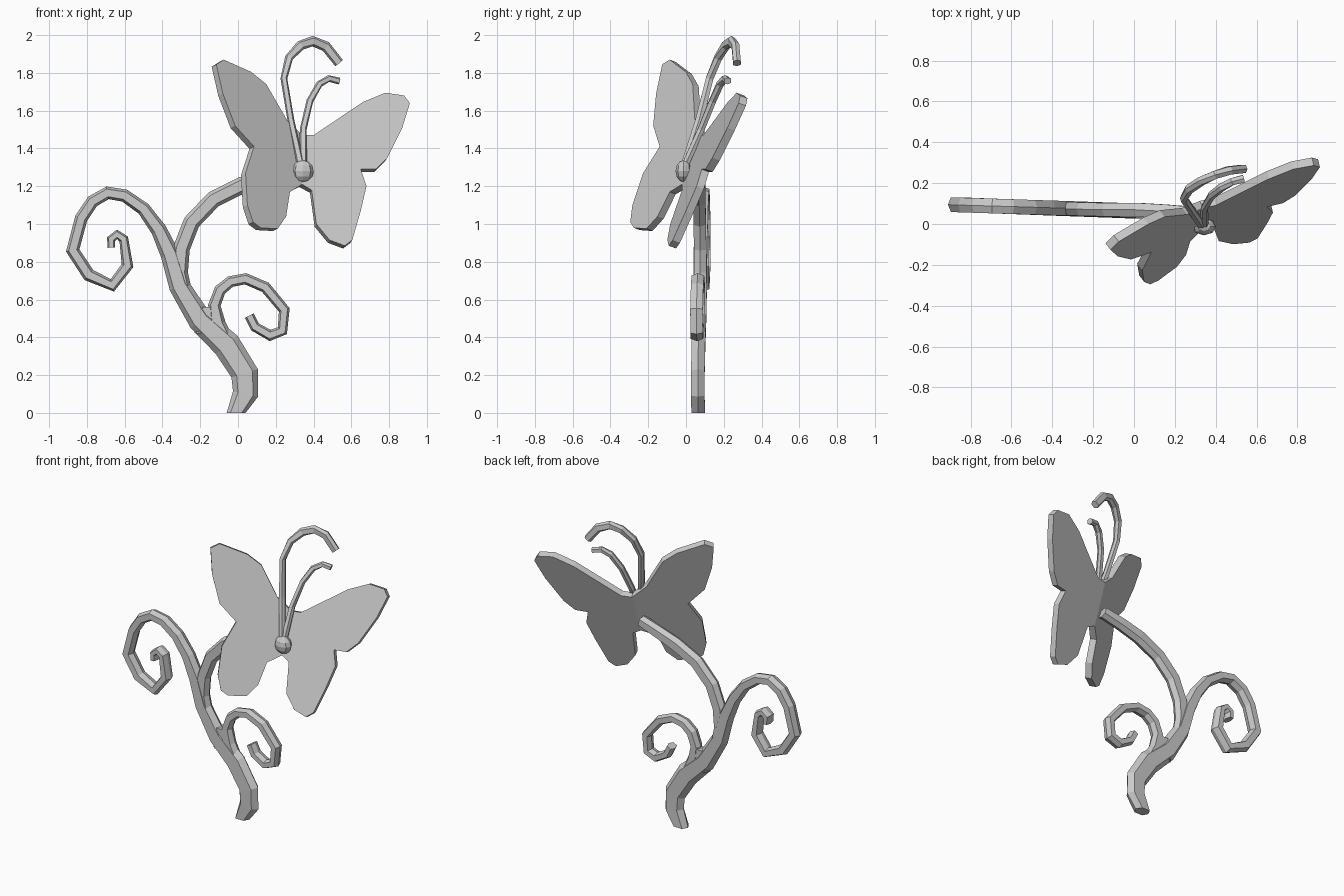
import bpy, bmesh
from mathutils import Vector


def new_object(name, bm):
    bmesh.ops.recalc_face_normals(bm, faces=bm.faces[:])
    me = bpy.data.meshes.new(name)
    bm.to_mesh(me)
    bm.free()
    ob = bpy.data.objects.new(name, me)
    bpy.context.collection.objects.link(ob)
    return ob


# Six-sided bar swept along (x, y, z, half width) points, bending mostly in the xz plane
def bar(name, pts, depth):
    bm = bmesh.new()
    locs = [Vector(p[:3]) for p in pts]
    rings = []
    for i, p in enumerate(locs):
        a = (p - locs[i - 1]).normalized() if i else Vector()
        b = (locs[i + 1] - p).normalized() if i < len(locs) - 1 else Vector()
        t = (a + b).normalized()
        n = t.cross(Vector((0, 1, 0))).normalized()
        if p.z == 0:
            n = Vector((-1, 0, 0))      # level foot
            t = Vector((0, 0, 1))
        d = n.cross(t).normalized()
        r = pts[i][3]
        rings.append([bm.verts.new(p + n * r * u + d * depth * v) for u, v in
                      ((1, 0), (.6, 1), (-.6, 1), (-1, 0), (-.6, -1), (.6, -1))])
    for r0, r1 in zip(rings, rings[1:]):
        for j in range(6):
            k = (j + 1) % 6
            bm.faces.new((r0[j], r0[k], r1[k], r1[j]))
    bm.faces.new(rings[0])
    bm.faces.new(rings[-1])
    return new_object(name, bm)


# Vine parts lie in a nearly flat upright plane
def vine(name, pts, depth):
    return bar(name, [(x, .064 - .035 * x, z, r) for x, z, r in pts], depth)


vine("stem_and_left_curl", [
    (-.01, 0, .05), (.04, .1, .068), (.035, .21, .073), (-.06, .36, .075),
    (-.2, .49, .065), (-.31, .67, .055), (-.36, .84, .05), (-.42, .97, .042),
    (-.5, 1.08, .036), (-.6, 1.15, .034), (-.69, 1.165, .034), (-.77, 1.12, .034),
    (-.83, 1.03, .034), (-.875, .86, .036), (-.79, .73, .035), (-.665, .675, .034),
    (-.585, .78, .032), (-.605, .92, .026), (-.64, .945, .025), (-.672, .92, .024),
    (-.67, .875, .02)], .036)

vine("right_curl", [
    (-.05, .34, .05), (-.11, .47, .045), (-.125, .57, .033), (-.095, .65, .032),
    (-.04, .695, .03), (.04, .71, .03), (.145, .665, .03), (.245, .545, .03),
    (.235, .435, .03), (.17, .41, .03), (.09, .455, .027), (.06, .515, .026)], .033)

vine("fork_web", [(-.17, .42, .06), (-.165, .56, .035)], .03)

bar("butterfly_branch", [
    (-.28, .075, .6, .045), (-.31, .075, .74, .045), (-.3, .075, .87, .045),
    (-.245, .073, 1.01, .045), (-.13, .07, 1.13, .045), (.02, .07, 1.205, .045),
    (.16, .062, 1.25, .04), (.29, .05, 1.285, .035)], .033)

# Butterfly: two flat wing halves folded along the body line, given thickness
FX = .34


def wing_y(x, z):
    slope = .76 if x < FX else .24
    return .005 + slope * (x - FX) + .38 * (z - 1.28)


left = [(.26, 1.55), (.15, 1.74), (.07, 1.805), (-.075, 1.87), (-.115, 1.845),
        (-.08, 1.69), (-.015, 1.52), (.085, 1.41), (.04, 1.27), (.05, 1.1),
        (.08, 1.01), (.12, .98), (.21, .975), (.255, 1.04), (.275, 1.17)]
right = [(.39, 1.18), (.415, 1.0), (.485, .915), (.565, .885), (.605, .915),
         (.65, 1.07), (.68, 1.2), (.65, 1.29), (.73, 1.29), (.79, 1.35),
         (.87, 1.51), (.91, 1.64), (.88, 1.68), (.78, 1.695), (.66, 1.645), (.4, 1.47)]
bm = bmesh.new()
top, bottom = [bm.verts.new((FX, wing_y(FX, z), z)) for z in (1.47, 1.21)]


def verts(outline):
    return [bm.verts.new((x, wing_y(x, z), z)) for x, z in outline]


bm.faces.new([top] + verts(left) + [bottom])
bm.faces.new([bottom] + verts(right) + [top])
bm.normal_update()
wings = new_object("wings", bm)
if wings.data.polygons[0].normal.y > 0:
    wings.data.flip_normals()
mod = wings.modifiers.new("thickness", 'SOLIDIFY')
mod.thickness = .042
mod.offset = -1

# Antennae
bar("tall_antenna", [
    (.335, -.01, 1.3, .02), (.28, .07, 1.55, .018), (.243, .125, 1.77, .018),
    (.27, .17, 1.88, .022), (.33, .21, 1.945, .026), (.395, .24, 1.968, .028),
    (.465, .262, 1.94, .028), (.535, .27, 1.852, .026)], .02)
bar("short_antenna", [
    (.345, -.01, 1.3, .02), (.345, .08, 1.5, .018), (.38, .14, 1.65, .018),
    (.43, .18, 1.74, .018), (.48, .207, 1.77, .018), (.535, .222, 1.757, .018)], .018)

# Head knob
bm = bmesh.new()
bmesh.ops.create_uvsphere(bm, u_segments=8, v_segments=6, radius=.058)
for v in bm.verts:
    v.co = Vector((.343, -.012, 1.28)) + Vector((v.co.x, v.co.y * .75, v.co.z))
new_object("head", bm)
